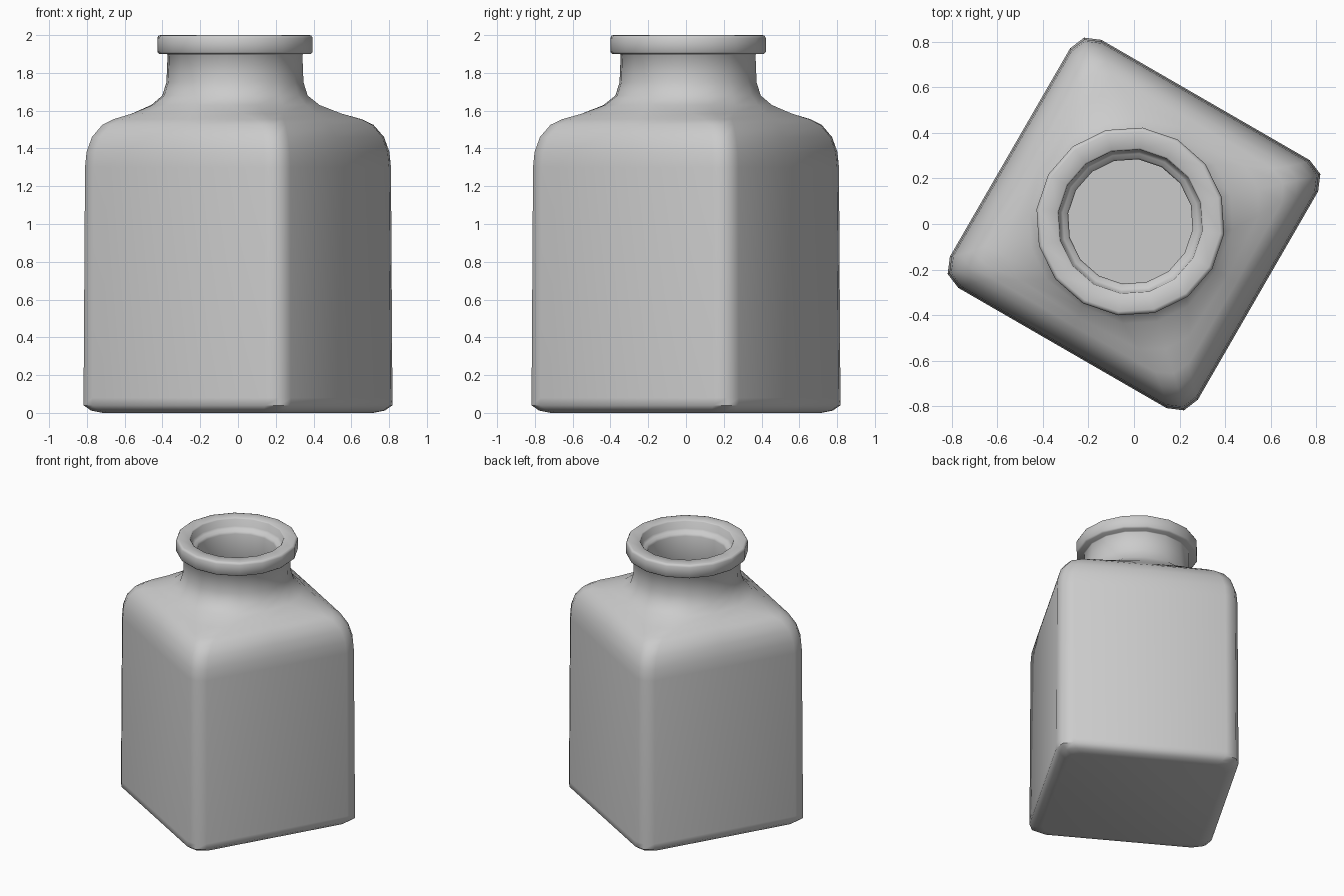
import bpy, bmesh
from math import cos, sin, radians

if "Cube" in bpy.data.objects:
    bpy.data.objects.remove(bpy.data.objects["Cube"])

SIDES = 16
TURN = radians(-30)          # whole bottle is turned about z
NECK = (-0.016, 0.011)       # neck sits slightly off centre


def ring(bm, z, s, t):
    """16-point ring: t=0 rounded square of half width s, t=1 circle of radius s."""
    r = 0.16 * s
    quarter = [(s, 0), (s, s - r), (s - 0.293 * r, s - 0.293 * r), (s - r, s)]
    verts = []
    for k in range(SIDES):
        qx, qy = quarter[k % 4]
        for _ in range(k // 4):
            qx, qy = -qy, qx
        a = radians(22.5 * k)
        x = qx * (1 - t) + s * cos(a) * t
        y = qy * (1 - t) + s * sin(a) * t
        verts.append(bm.verts.new((x * cos(TURN) - y * sin(TURN) + NECK[0] * t,
                                   x * sin(TURN) + y * cos(TURN) + NECK[1] * t, z)))
    return verts


# profile as (height, half width, roundness)
outer = [
    (0, 0.55, 0), (0.012, 0.597, 0), (0.04, 0.628, 0), (0.08, 0.628, 0),   # base
    (1.30, 0.622, 0), (1.38, 0.616, 0), (1.46, 0.594, 0),                 # walls
    (1.525, 0.557, 0.04), (1.555, 0.52, 0.12), (1.585, 0.48, 0.45),       # shoulder
    (1.63, 0.43, 0.85), (1.68, 0.388, 1), (1.75, 0.366, 1), (1.895, 0.36, 1),  # neck
]
lip = [
    (1.90, 0.365, 1), (1.90, 0.405, 1), (1.91, 0.415, 1), (1.985, 0.415, 1),
    (1.997, 0.408, 1), (2.0, 0.398, 1), (2.0, 0.325, 1), (1.993, 0.318, 1),
    (1.94, 0.314, 1), (1.925, 0.30, 1), (1.918, 0.282, 1), (1.90, 0.275, 1),
]
inner = [
    (1.72, 0.28, 1), (1.62, 0.31, 1), (1.55, 0.36, 0.85), (1.50, 0.42, 0.4),
    (1.44, 0.49, 0.04), (1.35, 0.53, 0), (0.12, 0.54, 0), (0.085, 0.52, 0),
]

# bottle: loft through all rings, closed by outer and inner floors
bm = bmesh.new()
rings = [ring(bm, *p) for p in outer + lip + inner]
for a, b in zip(rings, rings[1:]):
    for i in range(SIDES):
        j = (i + 1) % SIDES
        bm.faces.new((a[i], a[j], b[j], b[i]))
bm.faces.new(rings[0][::-1])
bm.faces.new(rings[-1])
bmesh.ops.recalc_face_normals(bm, faces=bm.faces)

mesh = bpy.data.meshes.new("square_bottle")
bm.to_mesh(mesh)
bm.free()
bottle = bpy.data.objects.new("square_bottle", mesh)
bpy.context.collection.objects.link(bottle)
bpy.context.view_layer.objects.active = bottle
bottle.select_set(True)
bpy.ops.object.shade_smooth_by_angle(angle=radians(50))
